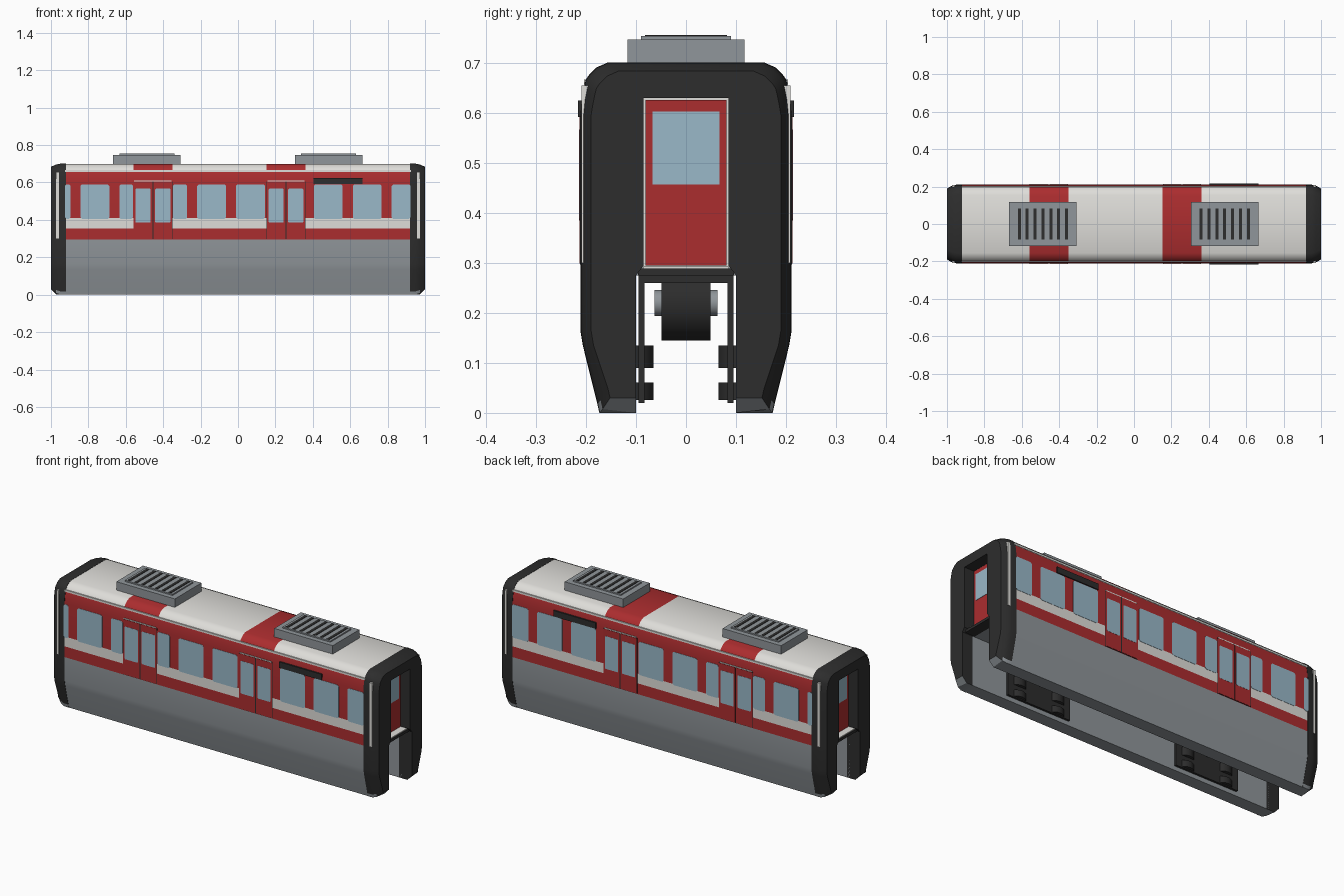
import bpy, bmesh, math

if "Cube" in bpy.data.objects:
    bpy.data.objects.remove(bpy.data.objects["Cube"])

def mat(name, r, g, b):
    m = bpy.data.materials.new(name)
    m.diffuse_color = (r, g, b, 1)
    m.use_nodes = True
    m.node_tree.nodes["Principled BSDF"].inputs["Base Color"].default_value = m.diffuse_color
    return m

RED = mat("red", 0.41, 0.026, 0.028)
CREAM = mat("cream", 0.74, 0.73, 0.70)
GREY = mat("grey", 0.28, 0.305, 0.325)
DARK = mat("dark", 0.026, 0.026, 0.026)
GLASS = mat("glass", 0.32, 0.48, 0.58)

def finish(name, bm, mats, rule=None, smooth=False):
    bmesh.ops.recalc_face_normals(bm, faces=bm.faces)
    if rule:
        for f in bm.faces:
            f.material_index = rule(f.calc_center_median(), f)
    me = bpy.data.meshes.new(name)
    bm.to_mesh(me)
    bm.free()
    for m in mats:
        me.materials.append(m)
    ob = bpy.data.objects.new(name, me)
    bpy.context.collection.objects.link(ob)
    if smooth:
        bpy.context.view_layer.objects.active = ob
        ob.select_set(True)
        bpy.ops.object.shade_smooth_by_angle(angle=math.radians(28))
        ob.select_set(False)
    return ob

def loft(name, sections, mats, rule=None, smooth=False):
    """Closed rings of 3D points, joined in order and capped at both ends."""
    bm = bmesh.new()
    rings = [[bm.verts.new(p) for p in s] for s in sections]
    n = len(rings[0])
    for a, b in zip(rings, rings[1:]):
        for i in range(n):
            j = (i + 1) % n
            bm.faces.new((a[i], a[j], b[j], b[i]))
    bm.faces.new(rings[0])
    bm.faces.new(rings[-1])
    return finish(name, bm, mats, rule, smooth)

def box(name, x, y, z, m):
    ring = lambda X: [(X, y[0], z[0]), (X, y[1], z[0]), (X, y[1], z[1]), (X, y[0], z[1])]
    return loft(name, [ring(x[0]), ring(x[1])], [m])

def side_plate(name, s, x, z, y, m, c=0.0):
    """Thin plate on the side wall, with optional cut corners."""
    (a, b), (l, h) = x, z
    pts = [(a, l), (b, l), (b, h), (a, h)]
    if c:
        pts = [(a + c, l), (b - c, l), (b, l + c), (b, h - c),
               (b - c, h), (a + c, h), (a, h - c), (a, l + c)]
    return loft(name, [[(px, s * Y, pz) for px, pz in pts] for Y in y], [m])

def wheel(name, loc, r, depth, axis, m):
    ring = [(r * math.cos(i * math.pi / 12), r * math.sin(i * math.pi / 12)) for i in range(24)]
    secs = []
    for d in (-depth / 2, depth / 2):
        secs.append([(loc[0] + u, loc[1] + (d if axis == 'y' else v),
                      loc[2] + (v if axis == 'y' else d)) for u, v in ring])
    return loft(name, secs, [m], smooth=True)

# Cross-section: right half of the outside, from the skirt foot to the roof
OUT = [(0.172, 0), (0.176, 0.018), (0.205, 0.135), (0.21, 0.165), (0.21, 0.295), (0.21, 0.355),
       (0.21, 0.41), (0.21, 0.595), (0.207, 0.63), (0.202, 0.655), (0.199, 0.666),
       (0.192, 0.676), (0.178, 0.69), (0.155, 0.70)]
STRIPES = [(-0.56, -0.35), (0.153, 0.36)]

def full(half):
    return half + [(-y, z) for y, z in reversed(half)]

# Body shell straddling the beam channel, coloured by height
def body_rule(c, f):
    if c.z < 0.295 or abs(f.normal.x) > 0.9 or abs(c.y) < 0.11 and c.z < 0.3:
        return 2
    if 0.655 < c.z < 0.666:
        return 1
    if any(a < c.x < b for a, b in STRIPES):
        return 0
    return 1 if c.z > 0.66 or 0.355 < c.z < 0.41 else 0

body = full([(0.10, 0.275), (0.10, 0)] + OUT)
xs = [-0.935] + [v for s in STRIPES for v in s] + [0.935]
loft("body_shell", [[(x, y, z) for y, z in body] for x in xs], [RED, CREAM, GREY], body_rule, True)

# Dark end frames with doorway, doors, sills and handrails
def inset(p, d):
    y, z = p
    z = z + 1.5 * d if z < 0.02 and d > 0 else z - 0.8 * d if z > 0.6 else z
    return (y - d, z)

for e, side in ((1, "right"), (-1, "left")):
    secs = []
    for x, d in ((0.92, -0.0015), (0.95, -0.0005), (0.972, 0.005), (1.0, 0.02)):
        inner = [(0.085, 0.63), (0.085, 0.295), (0.10, 0.275), (0.10, 0.03 if d > 0.01 else 0)]
        ring = full(inner + [inset(p, d) for p in OUT])
        secs.append([(e * x, y, z) for y, z in ring])
    loft(side + "_end_frame", secs, [DARK, GREY],
         lambda c, f: 1 if c.z < 0.019 else 0, True)
    X = lambda a, b: (e * a, e * b)
    box(side + "_door_sill", X(0.925, 0.985), (-0.096, 0.096), (0.275, 0.289), DARK)
    box(side + "_door_step", X(0.93, 0.98), (-0.086, 0.086), (0.289, 0.294), CREAM)
    box(side + "_door_trim", X(0.93, 0.938), (-0.085, 0.085), (0.29, 0.63), CREAM)
    box(side + "_end_door", X(0.93, 0.942), (-0.081, 0.081), (0.295, 0.626), RED)
    box(side + "_end_door_window", X(0.94, 0.944), (-0.067, 0.067), (0.457, 0.603), GLASS)
    for s in (1, -1):
        side_plate(side + "_handrail", s, X(0.957, 0.972), (0.30, 0.655), (0.195, 0.2095), CREAM)

# Windows, sliding doors, gutter and sign on both sides
for s, side in ((-1, "front"), (1, "back")):
    for k in range(10):
        c = -0.973 + 0.208 * k
        a, b = max(c - 0.077, -0.925), min(c + 0.077, 0.922)
        for p, q in STRIPES:  # doors hide part of some windows
            if a < p < b:
                b = p - 0.002
            elif a < q < b:
                a = q + 0.002
            elif p <= a and b <= q:
                b = a
        if b - a > 0.02:
            side_plate(side + "_window", s, (a, b), (0.405, 0.59), (0.208, 0.2115), GLASS, 0.008)
    for p, q in STRIPES:
        mid = (p + q) / 2
        side_plate(side + "_door_gap", s, (p, q), (0.297, 0.606), (0.208, 0.2118), DARK)
        side_plate(side + "_door_header", s, (p + 0.005, q - 0.005), (0.606, 0.611), (0.203, 0.212), CREAM)
        for a, b in ((p + 0.002, mid - 0.003), (mid + 0.003, q - 0.002)):
            side_plate(side + "_door_leaf", s, (a, b), (0.299, 0.605), (0.208, 0.213), RED)
            side_plate(side + "_door_pane", s, (a + 0.009, b - 0.009), (0.385, 0.567),
                       (0.212, 0.2138), GLASS, 0.004)
    side_plate(side + "_gutter", s, (-0.925, 0.925), (0.657, 0.667), (0.197, 0.204), CREAM)
    side_plate(side + "_destination_sign", s, (0.405, 0.665), (0.592, 0.625), (0.204, 0.216), DARK)

# Roof air conditioners with slatted grilles
for cx in (-0.487, 0.485):
    box("air_conditioner", (cx - 0.18, cx + 0.18), (-0.117, 0.117), (0.695, 0.747), GREY)
    box("air_conditioner_lid", (cx - 0.147, cx + 0.147), (-0.09, 0.09), (0.745, 0.754), GREY)
    for i in range(7):
        x = cx + (i - 3) * 0.042
        box("grille_slot", (x - 0.008, x + 0.008), (-0.082, 0.082), (0.752, 0.756), DARK)

# Bogies inside the channel: frame, load wheels and guide wheels
for cx in (-0.53, 0.53):
    X = (cx - 0.195, cx + 0.195)
    box("bogie_top", X, (-0.094, 0.094), (0.26, 0.276), DARK)
    for s in (1, -1):
        box("bogie_side", X, (s * 0.083, s * 0.095), (0.02, 0.275), DARK)
        for dx in (-0.12, 0.12):
            wheel("upper_guide_wheel", (cx + dx, s * 0.113, 0.112), 0.048, 0.045, 'z', DARK)
            wheel("lower_guide_wheel", (cx + dx, s * 0.113, 0.043), 0.048, 0.035, 'z', DARK)
    for dx in (-0.09, 0.09):
        wheel("load_wheel", (cx + dx, 0, 0.22), 0.075, 0.098, 'y', DARK)
        wheel("wheel_hub", (cx + dx, 0, 0.22), 0.026, 0.126, 'y', GREY)
